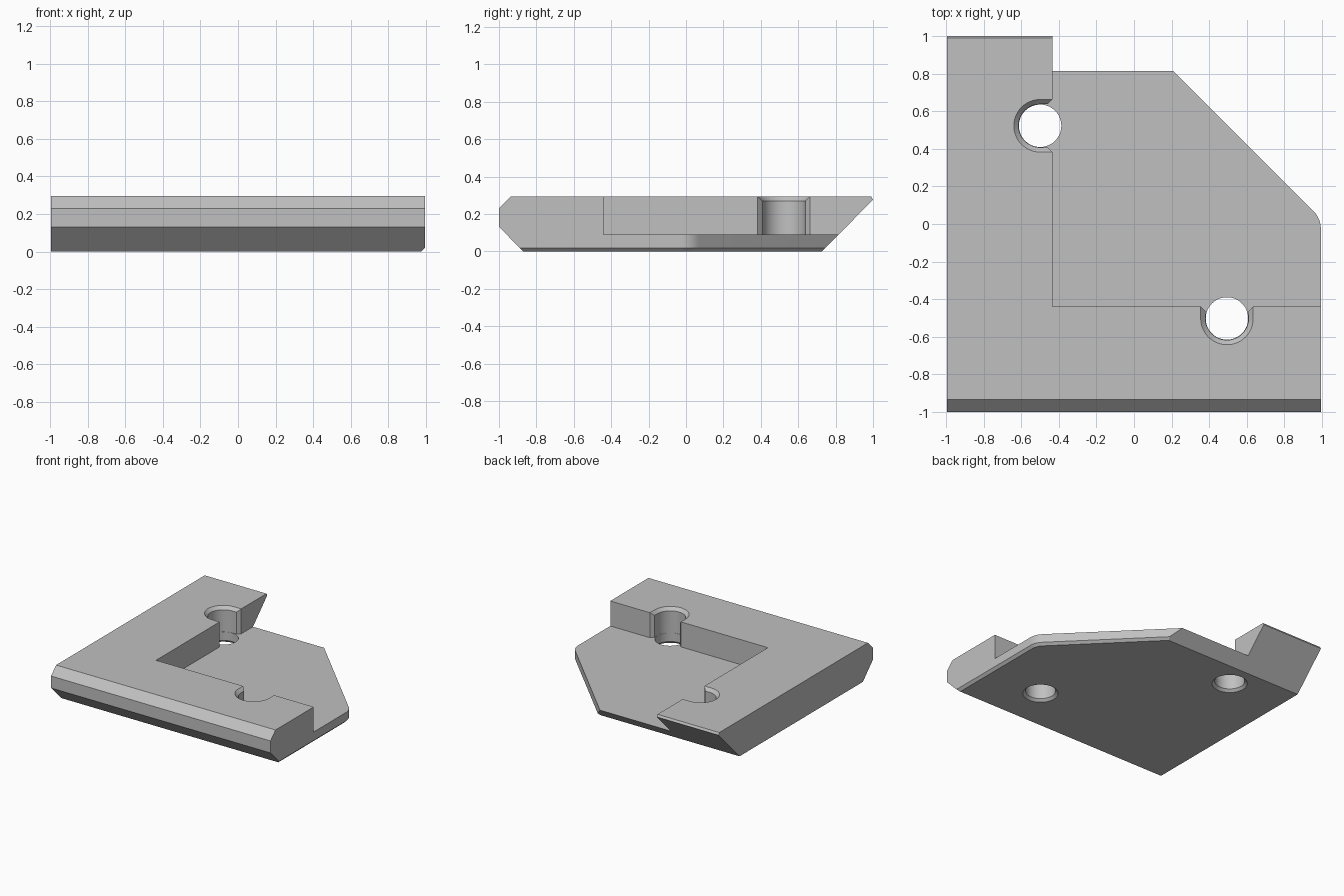
import bpy, bmesh
from math import cos, sin, radians, sqrt

if "Cube" in bpy.data.objects:
    bpy.data.objects.remove(bpy.data.objects["Cube"], do_unlink=True)

grey = bpy.data.materials.new("plain grey")
grey.use_nodes = True
colour = (0.53, 0.53, 0.53, 1)
grey.diffuse_color = colour
grey.node_tree.nodes["Principled BSDF"].inputs["Base Color"].default_value = colour

HOLE, SLOT, FLARE = 0.113, 0.115, 0.14
FLOOR, TOP = 0.09, 0.295
WALL_X, WALL_Y = -0.435, -0.44
BACK_HOLE, FRONT_HOLE = (-0.5, 0.523), (0.495, -0.503)


def loft(name, rings):
    """Solid from a stack of matching closed rings of 3D points."""
    bm = bmesh.new()
    loops = [[bm.verts.new(p) for p in ring] for ring in rings]
    n = len(loops[0])
    for low, high in zip(loops, loops[1:]):
        for i in range(n):
            j = (i + 1) % n
            bm.faces.new((low[i], low[j], high[j], high[i]))
    bm.faces.new(loops[0][::-1])
    bm.faces.new(loops[-1])
    bmesh.ops.recalc_face_normals(bm, faces=bm.faces)
    mesh = bpy.data.meshes.new(name)
    bm.to_mesh(mesh)
    bm.free()
    mesh.materials.append(grey)
    obj = bpy.data.objects.new(name, mesh)
    bpy.context.collection.objects.link(obj)
    return obj


def stack(name, outline, levels):
    """Loft of outline(size) at each (height, size) level."""
    return loft(name, [[(x, y, z) for x, y in outline(s)] for z, s in levels])


def arc(centre, r, start, end, steps=24):
    angles = [radians(start + (end - start) * i / steps) for i in range(steps + 1)]
    return [(centre[0] + r * cos(a), centre[1] + r * sin(a)) for a in angles]


# Side profile with sloped front and back, drawn out along x
profile = [(-0.87, 0), (0.727, 0), (1, 0.277), (0.99, TOP), (-0.935, TOP),
           (-1, 0.23), (-1, 0.132)]
body = loft("corner_bracket", [[(x, y, z) for y, z in profile] for x in (-0.995, 0.995)])


# Plan outline with a diagonal rounded corner, inset by d
def plan(d):
    bend = arc((0.86, -0.026), 0.135 - d, 0, 45, 8)
    x, y = bend[-1]
    run = 1.3 - y
    return [(-1.2, -1.2), (0.995 - d, -1.2)] + bend + [(x - run, 1.3), (-1.2, 1.3)]


trim = stack("plan_trim", plan, [(-0.02, 0.04), (0.02, 0), (0.5, 0)])


# Recess behind the raised L, with a flared slot at each hole
def recess_outline(_):
    bx, by = BACK_HOLE
    fx, fy = FRONT_HOLE
    lip = FLARE - SLOT
    return ([(WALL_X, 1.5), (WALL_X, by + FLARE), (WALL_X - lip, by + SLOT)]
            + arc(BACK_HOLE, SLOT, 90, 270)
            + [(WALL_X - lip, by - SLOT), (WALL_X, by - FLARE), (WALL_X, WALL_Y),
               (fx - FLARE, WALL_Y), (fx - SLOT, WALL_Y - lip)]
            + arc(FRONT_HOLE, SLOT, 180, 360)
            + [(fx + SLOT, WALL_Y - lip), (fx + FLARE, WALL_Y), (1.5, WALL_Y), (1.5, 1.5)])


cutters = [stack("recess_cutter", recess_outline, [(FLOOR, 0), (0.5, 0)])]

# Screw holes: bore, bevelled underside and bevelled slot rim
for side, centre, turn in (("back", BACK_HOLE, 90), ("front", FRONT_HOLE, 180)):
    def circle(r):
        return arc(centre, r, 0, 360 - 7.5, 47)

    def slot(r):
        c = arc(centre, r, turn, turn + 180)
        dx, dy = (0.15, 0) if side == "back" else (0, 0.15)
        return [(c[0][0] + dx, c[0][1] + dy)] + c + [(c[-1][0] + dx, c[-1][1] + dy)]

    cutters.append(stack(side + "_hole_cutter", circle,
                         [(-0.02, HOLE + 0.04), (0.02, HOLE), (0.2, HOLE)]))
    cutters.append(stack(side + "_rim_cutter", slot,
                         [(0.26, SLOT - 0.01), (TOP + 0.025, FLARE + 0.025)]))

for tool, op in [(trim, "INTERSECT")] + [(c, "DIFFERENCE") for c in cutters]:
    mod = body.modifiers.new(tool.name, "BOOLEAN")
    mod.operation, mod.solver, mod.object = op, "EXACT", tool
    tool.hide_render = True

# Apply the cuts, drop the helpers and shade
bpy.context.view_layer.objects.active = body
body.select_set(True)
for mod in list(body.modifiers):
    bpy.ops.object.modifier_apply(modifier=mod.name)
for tool in [trim] + cutters:
    bpy.data.objects.remove(tool, do_unlink=True)
bpy.ops.object.shade_smooth_by_angle(angle=radians(20))
